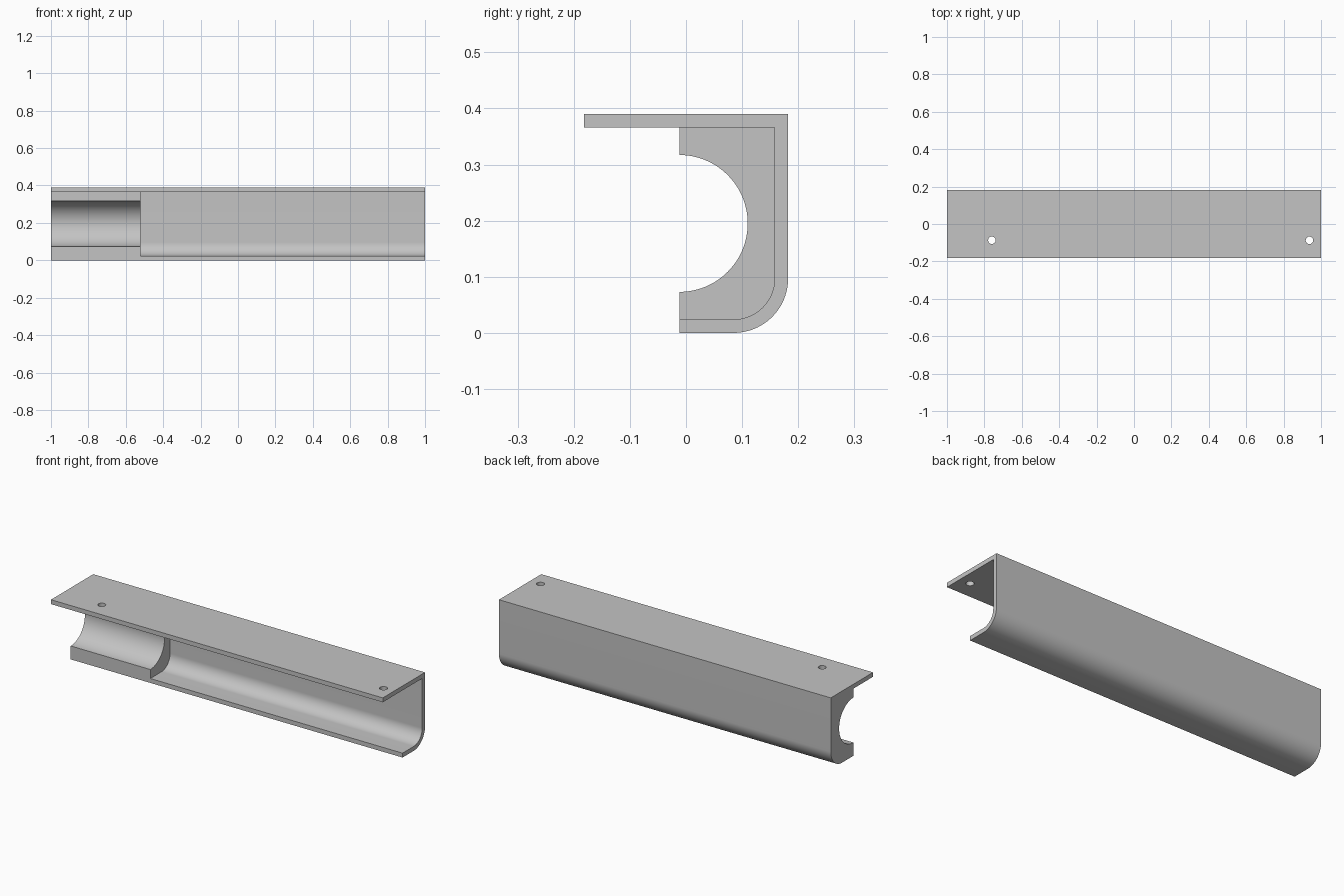
import bpy
import bmesh
from math import cos, sin, pi
from mathutils import Vector

cube = bpy.data.objects.get("Cube")
if cube:
    bpy.data.objects.remove(cube, do_unlink=True)

HALF_Y, HEIGHT, WALL = 0.182, 0.39, 0.024
LIP_Y = -0.012                 # front edge of the lower lip
CORNER = 0.097                 # outer bend radius
BORE_Z, BORE_R = 0.195, 0.122
BLOCK_END = -0.52

grey = bpy.data.materials.new("plain grey")
grey.use_nodes = True
colour = (0.55, 0.55, 0.55, 1)
grey.diffuse_color = colour
grey.node_tree.nodes["Principled BSDF"].inputs["Base Color"].default_value = colour


def arc(cy, cz, r, start, end, steps):
    angles = [start + (end - start) * i / steps for i in range(steps + 1)]
    return [(cy + r * cos(a), cz + r * sin(a)) for a in angles]


def prism(name, points, direction):
    """Extrude a closed outline of 3D points along a direction."""
    bm = bmesh.new()
    face = bm.faces.new([bm.verts.new(p) for p in points])
    grown = bmesh.ops.extrude_face_region(bm, geom=[face], use_keep_orig=True)
    moved = [v for v in grown["geom"] if isinstance(v, bmesh.types.BMVert)]
    bmesh.ops.translate(bm, verts=moved, vec=Vector(direction))
    bmesh.ops.recalc_face_normals(bm, faces=bm.faces)
    mesh = bpy.data.meshes.new(name)
    bm.to_mesh(mesh)
    bm.free()
    mesh.materials.append(grey)
    obj = bpy.data.objects.new(name, mesh)
    bpy.context.collection.objects.link(obj)
    return obj


def along_x(name, outline, x0, x1):
    return prism(name, [(x0, y, z) for y, z in outline], (x1 - x0, 0, 0))


def cut(target, cutter):
    cutter.hide_render = True
    mod = target.modifiers.new("cut", "BOOLEAN")
    mod.operation = "DIFFERENCE"
    mod.solver = "EXACT"
    mod.object = cutter
    bpy.context.view_layer.objects.active = target
    bpy.ops.object.modifier_apply(modifier=mod.name)
    bpy.data.objects.remove(cutter, do_unlink=True)


# Solid rail with top flange, rounded back corner and half-round bore
bend_y = HALF_Y - CORNER
under = HEIGHT - WALL
outline = [(-HALF_Y, under), (-HALF_Y, HEIGHT), (HALF_Y, HEIGHT)]
outline += arc(bend_y, CORNER, CORNER, 0, -pi / 2, 24)
outline += [(LIP_Y, 0)]
outline += arc(LIP_Y, BORE_Z, BORE_R, -pi / 2, pi / 2, 48)
outline += [(LIP_Y, under)]
rail = along_x("mounting_rail", outline, -1, 1)

# Open thin-walled channel beyond the end block
channel = [(-0.1, under), (HALF_Y - WALL, under)]
channel += arc(bend_y, CORNER, CORNER - WALL, 0, -pi / 2, 24)
channel += [(-0.1, WALL)]
cut(rail, along_x("channel_cutter", channel, BLOCK_END, 1.1))

# Screw holes through the flange
for x in (-0.76, 0.938):
    ring = [(x + a, b, 0.3) for a, b in arc(0, -0.087, 0.02, 0, 2 * pi, 32)[:-1]]
    cut(rail, prism("hole_cutter", ring, (0, 0, 0.2)))

bpy.ops.object.select_all(action="DESELECT")
rail.select_set(True)
bpy.context.view_layer.objects.active = rail
bpy.ops.object.shade_smooth_by_angle(angle=pi / 6)
